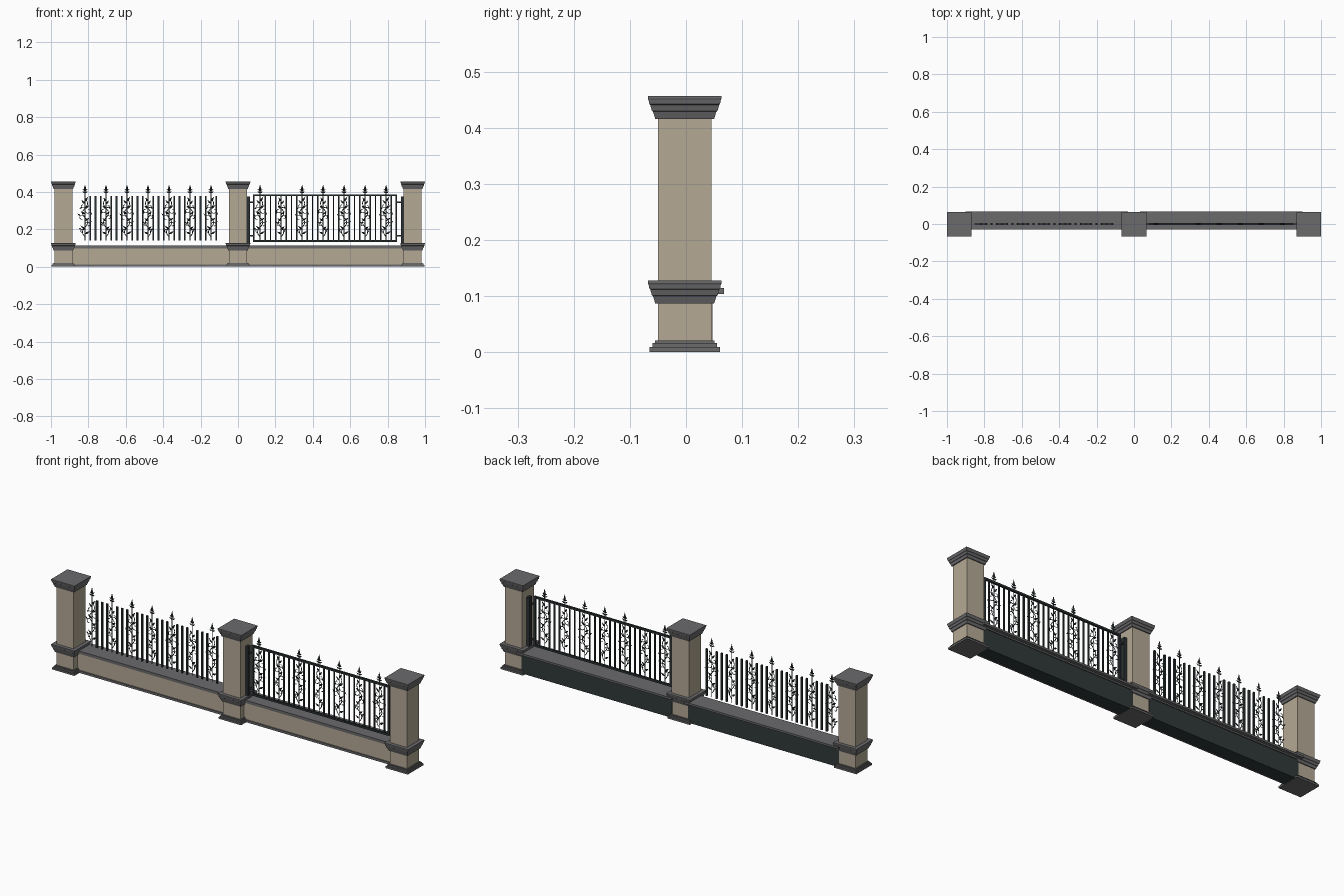
import bpy, bmesh, math
from mathutils import Vector

if "Cube" in bpy.data.objects:
    bpy.data.objects.remove(bpy.data.objects["Cube"])


def material(name, rgb):
    m = bpy.data.materials.new(name)
    m.diffuse_color = (*rgb, 1)
    m.use_nodes = True
    m.node_tree.nodes["Principled BSDF"].inputs["Base Color"].default_value = m.diffuse_color
    return m


BEIGE = material("beige stone", (0.46, 0.395, 0.30))
GREY = material("grey stone", (0.145, 0.145, 0.152))
DARK = material("dark backing", (0.030, 0.041, 0.042))
IRON = material("black iron", (0.024, 0.031, 0.033))


def finish(name, bm, *mats):
    bmesh.ops.recalc_face_normals(bm, faces=bm.faces)
    me = bpy.data.meshes.new(name)
    bm.to_mesh(me)
    bm.free()
    for m in mats:
        me.materials.append(m)
    ob = bpy.data.objects.new(name, me)
    bpy.context.collection.objects.link(ob)
    return ob


def box(bm, x0, x1, y0, y1, z0, z1):
    vs = bmesh.ops.create_cube(bm, size=1)["verts"]
    for v in vs:
        v.co = ((x0 + x1) / 2 + v.co.x * (x1 - x0),
                (y0 + y1) / 2 + v.co.y * (y1 - y0),
                (z0 + z1) / 2 + v.co.z * (z1 - z0))


def square_loft(bm, cx, cy, profile):
    """Square tower from (half width, z) pairs, bottom to top."""
    rings = [[bm.verts.new((cx + sx * h, cy + sy * h, z))
              for sx, sy in ((-1, -1), (1, -1), (1, 1), (-1, 1))] for h, z in profile]
    for a, b in zip(rings, rings[1:]):
        for i in range(4):
            bm.faces.new((a[i], a[(i + 1) % 4], b[(i + 1) % 4], b[i]))
    bm.faces.new(rings[0][::-1])
    bm.faces.new(rings[-1])


def tube(bm, pts, r, y=0.0):
    """Thin four-sided rod along (x, z) points in the fence plane."""
    rings = []
    for i, p in enumerate(pts):
        a, b = pts[max(i - 1, 0)], pts[min(i + 1, len(pts) - 1)]
        t = Vector((b[0] - a[0], 0, b[1] - a[1])).normalized()
        n = Vector((-t.z, 0, t.x))
        c = Vector((p[0], y, p[1]))
        rings.append([bm.verts.new(c + d * r) for d in
                      (n, Vector((0, 1, 0)), -n, Vector((0, -1, 0)))])
    for a, b in zip(rings, rings[1:]):
        for i in range(4):
            bm.faces.new((a[i], a[(i + 1) % 4], b[(i + 1) % 4], b[i]))
    bm.faces.new(rings[0][::-1])
    bm.faces.new(rings[-1])


def leaf(bm, x, z, angle, length, width, thick=0.003):
    """Pointed leaf growing from (x, z); angle 90 degrees is up."""
    a = math.radians(angle)
    d, n = Vector((math.cos(a), 0, math.sin(a))), Vector((-math.sin(a), 0, math.cos(a)))
    p = Vector((x, 0, z))
    mid = p + d * length * 0.4
    base, tip = bm.verts.new(p), bm.verts.new(p + d * length)
    ring = [bm.verts.new(mid + o) for o in (n * width / 2, Vector((0, thick, 0)),
                                            -n * width / 2, Vector((0, -thick, 0)))]
    for i in range(4):
        bm.faces.new((base, ring[i], ring[(i + 1) % 4]))
        bm.faces.new((tip, ring[(i + 1) % 4], ring[i]))


def curl(bm, x, z, side, up, size):
    """Spiral scroll leaving the stem, ending in a leaf."""
    pts = []
    for i in range(10):
        t = i / 9
        a = math.pi * (1 - 1.6 * t)
        r = size * (1 - 0.6 * t)
        pts.append((x + side * (size + r * math.cos(a)), z + up * r * math.sin(a)))
    tube(bm, pts, 0.0016)
    leaf(bm, *pts[4], 90 - side * 50 if up > 0 else -90 + side * 50, size * 1.1, 0.009)


def ornament(bm, x, s, wide):
    """Iron vine on a thin stem, mirrored by s."""
    tube(bm, [(x, 0.14), (x, 0.385)], 0.0024)
    tube(bm, [(x + s * 0.014 * math.sin(i * math.pi / 6), 0.16 + i * 0.0085)
              for i in range(25)], 0.002)
    for z, side, up, size in ((0.19, s, 1, 0.012), (0.225, -s, 1, 0.014),
                              (0.262, s, 1, 0.015), (0.30, -s, -1, 0.015), (0.325, s, -1, 0.011)):
        curl(bm, x, z, side, up, size * wide)
    for z, ang in ((0.175, 150), (0.20, 40), (0.245, 145), (0.28, 35),
                   (0.31, 140), (0.335, 50), (0.35, 125)):
        leaf(bm, x, z, ang if s > 0 else 180 - ang, 0.026 * wide, 0.011)


def finial(bm, x):
    """Leafy spear tip."""
    tube(bm, [(x, 0.375), (x, 0.405)], 0.0025)
    leaf(bm, x, 0.402, 90, 0.037, 0.013, 0.006)
    for a in (35, 145):
        leaf(bm, x, 0.406, a, 0.016, 0.008)
        leaf(bm, x, 0.396, a - 10 if a < 90 else a + 10, 0.018, 0.009)


# stone pillars: shaft plus base, middle and top mouldings
PY = -0.0023
cap = [(0.0525, 0), (0.0565, 0.013), (0.0585, 0.014), (0.0615, 0.025), (0.063, 0.026),
       (0.0645, 0.034), (0.0658, 0.036), (0.0658, 0.041)]
base = [(0.0625, 0), (0.0625, 0.009), (0.0575, 0.009), (0.0575, 0.016),
        (0.053, 0.016), (0.053, 0.021)]
for label, px in (("left", -0.934), ("middle", 0.0), ("right", 0.934)):
    bm = bmesh.new()
    box(bm, px - 0.048, px + 0.048, PY - 0.048, PY + 0.048, 0.01, 0.43)
    finish(label + "_pillar_shaft", bm, BEIGE)
    bm = bmesh.new()
    for prof, z in ((base, 0), (cap, 0.087), (cap, 0.416)):
        square_loft(bm, px, PY, [(h, z + dz) for h, dz in prof])
    finish(label + "_pillar_mouldings", bm, GREY)

# low walls: beige front, dark back and underside, grey coping and plinth
for label, x0, x1 in (("left", -0.89, -0.045), ("right", 0.045, 0.89)):
    bm = bmesh.new()
    box(bm, x0, x1, -0.020, 0.047, 0.002, 0.10)
    wall = finish(label + "_wall", bm, BEIGE, DARK)
    for p in wall.data.polygons:
        p.material_index = int(p.normal.y > 0.5 or p.normal.z < -0.5)
    bm = bmesh.new()
    box(bm, x0 - 0.012, x1 + 0.012, -0.030, 0.068, 0.104, 0.114)
    box(bm, x0, x1, -0.025, 0.052, 0.097, 0.104)
    box(bm, x0, x1, -0.026, -0.018, 0.001, 0.012)
    finish(label + "_wall_coping", bm, GREY)

# iron fence bars, vines and spear tips
STEP = 0.1123
for label, start, r, skip in (("left_panel", -0.818, 0.0042, None), ("right_panel", 0.118, 0.0032, 1)):
    bars, vines, tips = bmesh.new(), bmesh.new(), bmesh.new()
    for k in range(7):
        x = start + k * STEP
        for j in (1, 2, 3) if k < 6 else (1,):
            bx = x + j * STEP / 4
            box(bars, bx - r, bx + r, -r, r, 0.14, 0.378)
        ornament(vines, x, 1 if k % 2 else -1, 1.15 if k % 2 == 0 else 0.95)
        if k != skip:
            finial(tips, x)
    finish(label + "_bars", bars, IRON)
    finish(label + "_vines", vines, IRON)
    finish(label + "_spear_tips", tips, IRON)

# frame of the right panel, its side posts and brackets
bm = bmesh.new()
for z in (0.138, 0.382):
    box(bm, 0.080, 0.850, -0.005, 0.005, z - 0.005, z + 0.005)
for x in (0.084, 0.846):
    box(bm, x - 0.005, x + 0.005, -0.005, 0.005, 0.135, 0.385)
finish("right_panel_frame", bm, IRON)
bm = bmesh.new()
for x in (0.056, 0.879):
    box(bm, x - 0.008, x + 0.008, -0.010, 0.010, 0.114, 0.376)
for z in (0.165, 0.345):
    box(bm, 0.056, 0.084, -0.004, 0.004, z - 0.004, z + 0.004)
    box(bm, 0.846, 0.879, -0.004, 0.004, z - 0.004, z + 0.004)
finish("right_panel_posts", bm, IRON)
